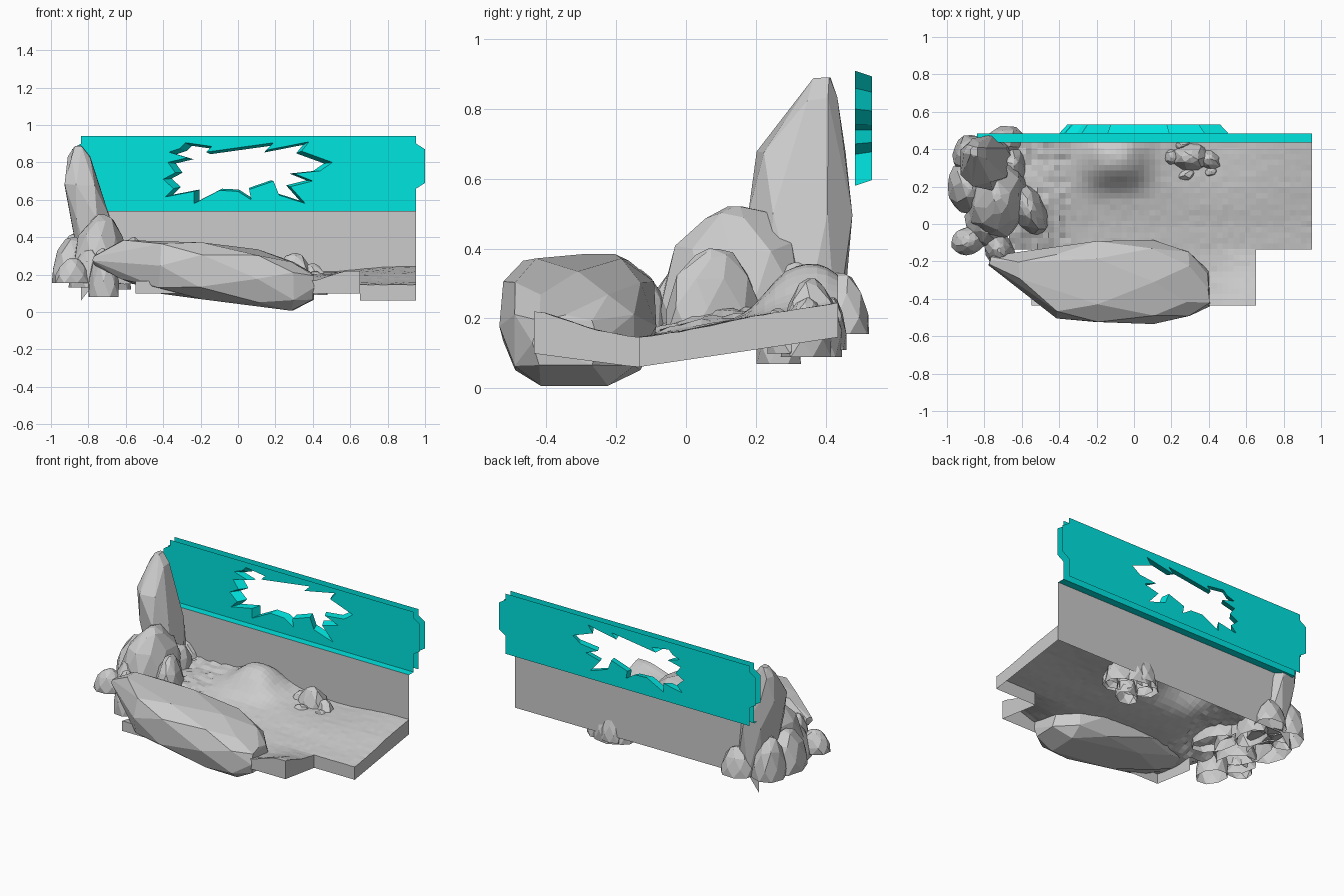
import bpy, bmesh, math, random
from mathutils import Vector

if "Cube" in bpy.data.objects:
    bpy.data.objects.remove(bpy.data.objects["Cube"])
random.seed(7)
WALL_Y = .435


def finish(bm, name, mat=None):
    me = bpy.data.meshes.new(name)
    bm.to_mesh(me)
    bm.free()
    ob = bpy.data.objects.new(name, me)
    bpy.context.collection.objects.link(ob)
    if mat:
        me.materials.append(mat)
    return ob


def hull(name, pts, open_bottom=False):
    bm = bmesh.new()
    for p in pts:
        bm.verts.new(p)
    bmesh.ops.convex_hull(bm, input=bm.verts[:])
    loose = [v for v in bm.verts if not v.link_faces]
    bmesh.ops.delete(bm, geom=loose, context='VERTS')
    bmesh.ops.dissolve_limit(bm, angle_limit=math.radians(11), verts=bm.verts[:], edges=bm.edges[:])
    bmesh.ops.recalc_face_normals(bm, faces=bm.faces[:])
    if open_bottom:
        bm.normal_update()
        bmesh.ops.delete(bm, geom=[f for f in bm.faces if f.normal.z < -.95], context='FACES')
    return finish(bm, name)


def rings(stations, axis, sides, power=0.8, jitter=0.01):
    """Oval rings (t, amin, amax, bmin, bmax) stacked along x or z."""
    out = []
    for i, (t, a0, a1, b0, b1) in enumerate(stations):
        for k in range(sides):
            th = 2 * math.pi * (k + 0.5 * (i % 2)) / sides
            c, s = math.cos(th), math.sin(th)
            c = math.copysign(abs(c) ** power, c)
            s = math.copysign(abs(s) ** power, s)
            a = (a0 + a1) / 2 + (a1 - a0) / 2 * c
            b = (b0 + b1) / 2 + (b1 - b0) / 2 * s
            u = t + random.uniform(-jitter, jitter)
            out.append((u, a, b) if axis == 'x' else (a, b, u))
    return out


def boulder(name, cx, cy, rx, ry, z0, z1, rot=0, sides=8):
    """Faceted dome, open underneath."""
    h = z1 - z0
    st = [(z0 + h * t, -rx * r, rx * r, -ry * r, ry * r)
          for t, r in ((0, 1.0), (0.3, 0.98), (0.68, 0.76), (0.92, 0.40), (1, 0.12))]
    ca, sa = math.cos(math.radians(rot)), math.sin(math.radians(rot))
    pts = []
    for x, y, z in rings(st, 'z', sides, 0.95, h * 0.04):
        z = min(z, z1) if z > z0 + h * 0.1 else z0
        k = random.uniform(0.95, 1.03)
        pts.append((cx + (x * ca - y * sa) * k, cy + (x * sa + y * ca) * k, z))
    return hull(name, pts, True)


# Teal window panel: two sheets joined through a jagged hole, open at the rim
teal = bpy.data.materials.new("teal")
teal.diffuse_color = (0.0, 0.78, 0.74, 1)
teal.use_nodes = True
teal.node_tree.nodes["Principled BSDF"].inputs["Base Color"].default_value = teal.diffuse_color
right = [(.953, .54), (.953, .66), (1, .69), (1, .87), (.953, .90), (.953, .94)]
outer = right + [(.113 - x, z) for x, z in reversed(right)]
hole = [(-.31, .875), (-.28, .905), (-.14, .885), (-.17, .855), (.19, .905), (.15, .865), (.38, .91),
        (.34, .86), (.505, .80), (.44, .755), (.30, .74), (.40, .70), (.28, .67),
        (.36, .58), (.22, .625), (.19, .70), (.06, .655), (.07, .60), (0, .645), (-.10, .65),
        (-.235, .58), (-.235, .645), (-.39, .615), (-.345, .66), (-.40, .71),
        (-.335, .745), (-.375, .80), (-.27, .825), (-.37, .855)]
bm = bmesh.new()
loops = []
for y, s in ((WALL_Y + .049, 1), (WALL_Y + .098, .9)):
    edges = []
    for ring in (outer, [(.05 + (x - .05) * s, .742 + (z - .742) * s) for x, z in hole]):
        vs = [bm.verts.new((x, y, z)) for x, z in ring]
        edges += [bm.edges.new((vs[i - 1], vs[i])) for i in range(len(vs))]
    loops.append(vs)
    bmesh.ops.triangle_fill(bm, edges=edges, use_beauty=True, normal=Vector((0, -1 if s == 1 else 1, 0)))
for i in range(len(hole)):
    bm.faces.new((loops[0][i - 1], loops[0][i], loops[1][i], loops[1][i - 1]))
finish(bm, "window_panel", teal)

# Sill joining wall and panel
bm = bmesh.new()
bm.faces.new([bm.verts.new(p) for p in ((-.84, WALL_Y, .54), (.953, WALL_Y, .54),
                                        (.953, WALL_Y + .049, .54), (-.84, WALL_Y + .049, .54))])
finish(bm, "window_sill", teal)

# Back wall sheet
bm = bmesh.new()
bm.faces.new([bm.verts.new((x, WALL_Y, z)) for x, z in (
    (-.84, .06), (-.77, .15), (.953, .145), (.953, .54), (-.84, .54))])
finish(bm, "back_wall")

# Ground sheet with mound
profile = [(-.46, .225), (-.40, .215), (-.25, .165), (-.14, .145), (0, .165), (.2, .208), (.45, .247)]


def ground(x, y):
    for (y0, z0), (y1, z1) in zip(profile, profile[1:]):
        if y <= y1:
            z = z0 + (z1 - z0) * (y - y0) / (y1 - y0)
            break
    if y < -.14:
        z -= .055 * min(1, max(0, (.58 - x) / .18)) * min(1, (-.14 - y) / .25)
    if y > .1:
        z -= .03 * math.exp(-((x - .45) / .25) ** 2) * (y - .1) / .33
    z += .125 * math.exp(-(abs(x + .1) / .16) ** 2.6 - (abs(y - .34) / .13) ** 2.6)
    z += .05 * math.exp(-((x + .55) / .15) ** 2 - ((y - .05) / .15) ** 2)
    return z + random.uniform(-1, 1) * (.008 if x < -.36 and y > -.14 else .0015)


bm = bmesh.new()
grid = {}
for i in range(55):
    for j in range(30):
        x, y = -.667 + .03 * i, WALL_Y - .03 * (29 - j)
        grid[i, j] = bm.verts.new((x, y, ground(x, y)))
for i in range(54):
    for j in range(29):
        if j < 10 and not 4 <= i < 44:
            continue
        bm.faces.new((grid[i, j], grid[i + 1, j], grid[i + 1, j + 1], grid[i, j + 1]))
bmesh.ops.delete(bm, geom=[v for v in bm.verts if not v.link_faces], context='VERTS')
rim = [e for e in bm.edges if e.is_boundary and min(v.co.y for v in e.verts) < WALL_Y - .01
       and min(v.co.x for v in e.verts) > -.56]
res = bmesh.ops.extrude_edge_only(bm, edges=rim)
for v in res['geom']:
    if isinstance(v, bmesh.types.BMVert):
        y = v.co.y
        v.co.z = .06 + (.085 * (y + .14) / .57 if y > -.14 else .04 * (-.14 - y) / .3)
bmesh.ops.recalc_face_normals(bm, faces=bm.faces[:])
finish(bm, "ground")

# Long fallen boulder in front
hull("long_boulder", rings([
    (-.77, -.22, -.17, .25, .30), (-.62, -.33, -.165, .17, .39), (-.42, -.505, -.125, .10, .395),
    (-.2, -.535, -.08, .06, .38), (.1, -.535, -.085, .02, .335), (.29, -.50, -.14, 0, .275),
    (.40, -.44, -.25, .05, .21)], 'x', 8, .65))

# Tall leaning standing stone
hull("standing_stone", rings([
    (.16, -.84, -.64, .22, .45), (.5, -.90, -.675, .175, .48), (.68, -.935, -.735, .20, .46),
    (.83, -.91, -.785, .32, .435), (.885, -.875, -.83, .36, .415)], 'z', 7, .8, .006))

# Boulder heap at the left
for k, args in enumerate([
        (-.73, .14, .16, .23, .155, .52, -8, 9),
        (-.875, .20, .125, .15, .155, .40, 0),
        (-.885, -.09, .095, .075, .155, .29, 20),
        (-.56, .08, .09, .15, .15, .40, 25),
        (-.72, -.14, .08, .10, .08, .34, 20),
        (-.69, .44, .11, .085, .155, .33, 15),
        (-.87, .37, .10, .11, .155, .42, 0),
        (-.65, .31, .08, .12, .12, .36, 0),
        (-.79, 0, .11, .13, .13, .34, 30)]):
    boulder(f"heap_boulder_{k}", *args)

# Small rock cluster on the ground
for k, args in enumerate([
        (.30, .36, .12, .09, .09, .315, 0),
        (.40, .345, .09, .07, .09, .26, -30),
        (.28, .265, .085, .06, .07, .23, 20),
        (.20, .36, .065, .07, .10, .26, 0),
        (.41, .28, .07, .045, .10, .22, 15),
        (.26, .42, .07, .04, .11, .26, 0)]):
    boulder(f"small_rock_{k}", *args, sides=7)
